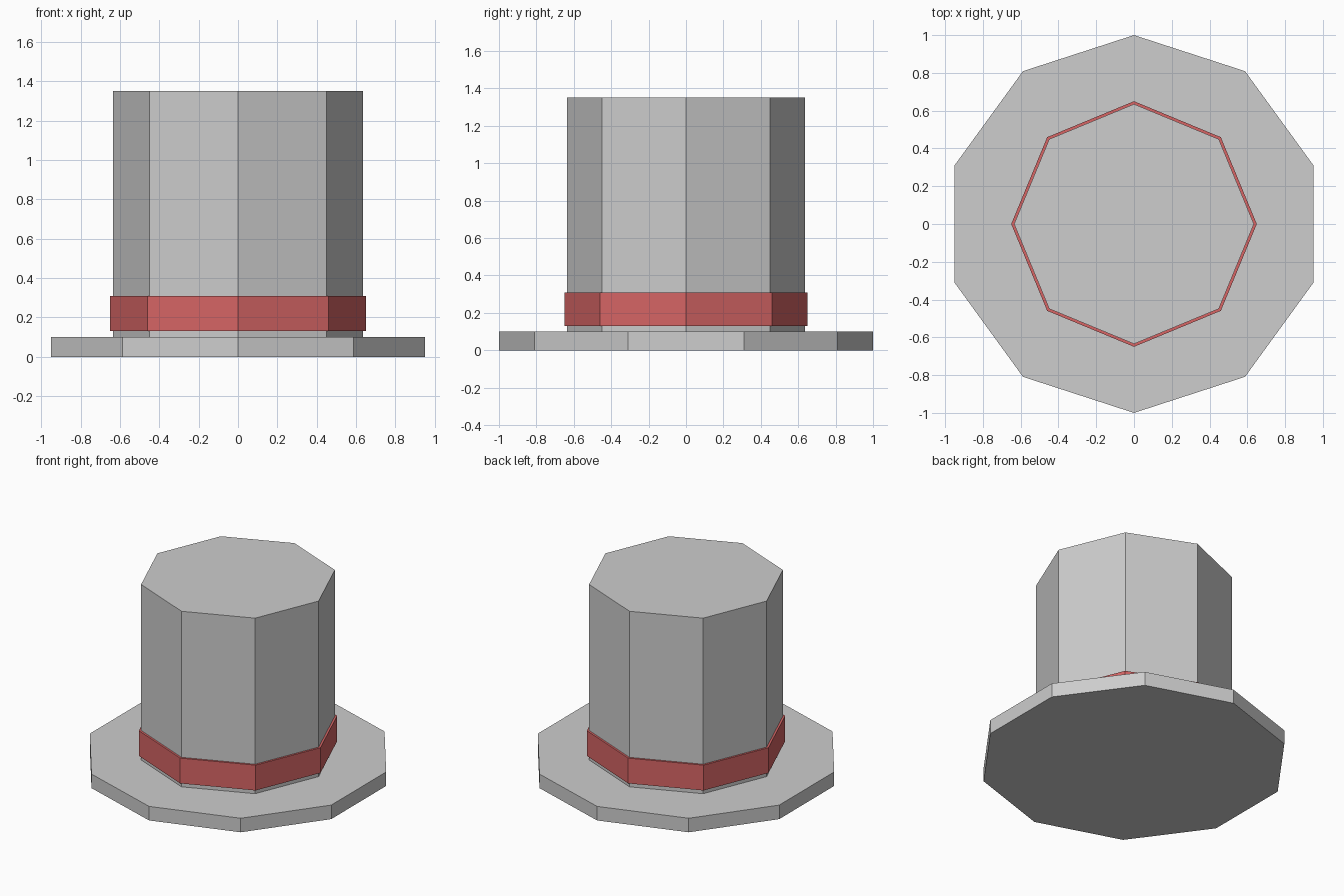
import bpy

if "Cube" in bpy.data.objects:
    bpy.data.objects.remove(bpy.data.objects["Cube"])


def material(name, rgb):
    m = bpy.data.materials.new(name)
    m.diffuse_color = (*rgb, 1.0)
    m.use_nodes = True
    m.node_tree.nodes["Principled BSDF"].inputs["Base Color"].default_value = m.diffuse_color
    return m


def prism(name, sides, radius, z0, z1, mat):
    """Flat-sided upright prism with one corner pointing to the back."""
    bpy.ops.mesh.primitive_cylinder_add(
        vertices=sides, radius=radius, depth=z1 - z0, location=(0, 0, (z0 + z1) / 2))
    ob = bpy.context.object
    ob.name = name
    ob.data.materials.append(mat)
    return ob


grey = material("felt grey", (0.61, 0.61, 0.61))
red = material("ribbon red", (0.67, 0.13, 0.13))

# Ten-sided brim, eight-sided crown and its ribbon
prism("brim", 10, 1.0, 0.0, 0.10, grey)
prism("crown", 8, 0.635, 0.10, 1.35, grey)
prism("hat_band", 8, 0.65, 0.13, 0.31, red)
